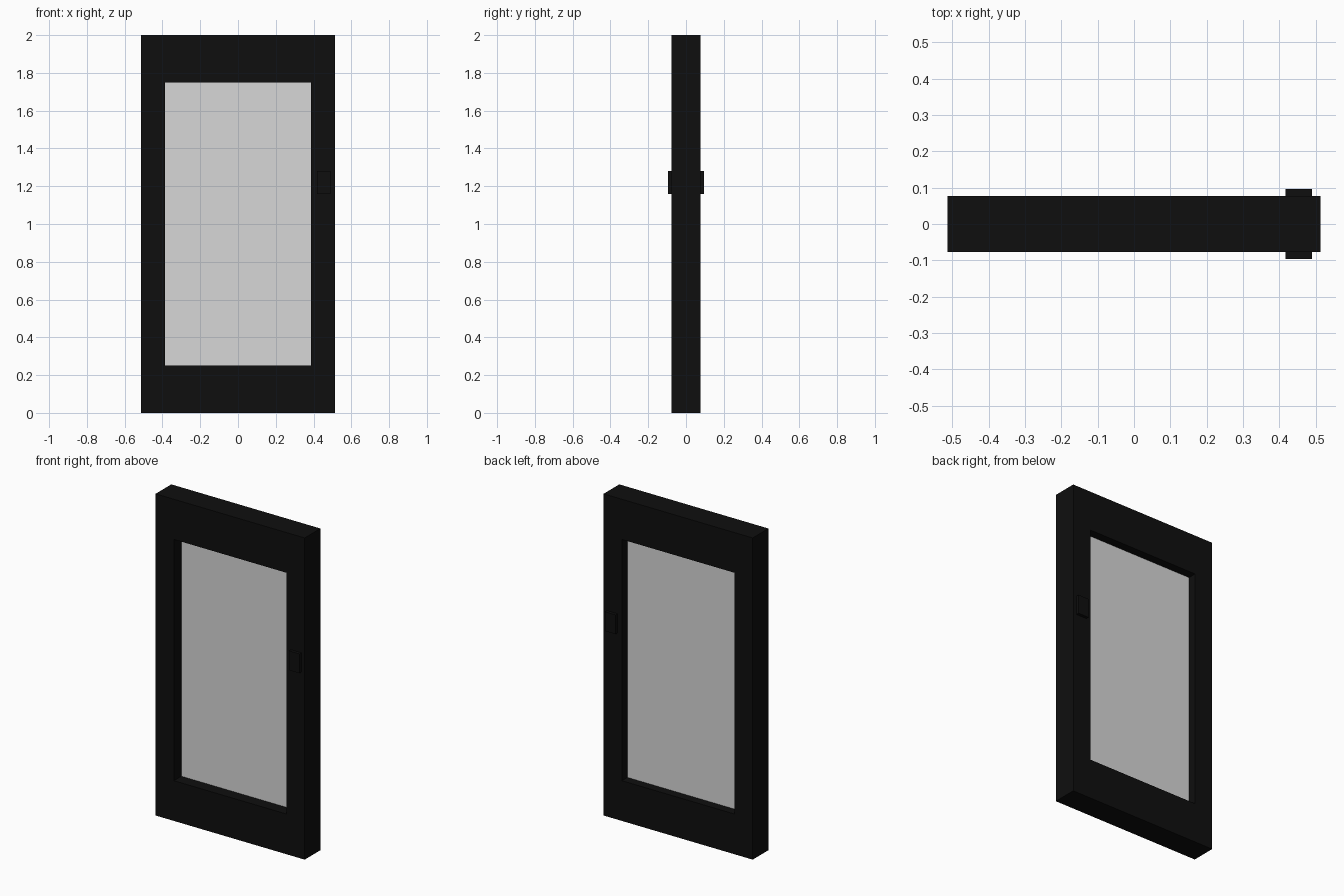
import bpy, bmesh
from mathutils import Vector

if "Cube" in bpy.data.objects:
    bpy.data.objects.remove(bpy.data.objects["Cube"], do_unlink=True)

HALF_W, HEIGHT, HALF_D = 0.513, 2.0, 0.077
OPEN_W, OPEN_LOW, OPEN_HIGH = 0.387, 0.25, 1.75


def material(name, color):
    mat = bpy.data.materials.new(name)
    mat.use_nodes = True
    mat.diffuse_color = color
    mat.node_tree.nodes["Principled BSDF"].inputs["Base Color"].default_value = color
    return mat


black = material("black", (0.0045, 0.0045, 0.0045, 1))
pale_grey = material("pale grey", (0.68, 0.68, 0.68, 1))


def finish(name, bm, mat):
    bmesh.ops.recalc_face_normals(bm, faces=bm.faces)
    mesh = bpy.data.meshes.new(name)
    bm.to_mesh(mesh)
    bm.free()
    mesh.materials.append(mat)
    obj = bpy.data.objects.new(name, mesh)
    bpy.context.collection.objects.link(obj)
    return obj


def box(name, low, high, mat):
    low, high = Vector(low), Vector(high)
    bm = bmesh.new()
    bmesh.ops.create_cube(bm, size=1)
    bmesh.ops.scale(bm, vec=high - low, verts=bm.verts)
    bmesh.ops.translate(bm, vec=(low + high) / 2, verts=bm.verts)
    return finish(name, bm, mat)


def rectangle(bm, half_w, low, high):
    corners = [(-half_w, low), (half_w, low), (half_w, high), (-half_w, high)]
    return [bm.verts.new((x, -HALF_D, z)) for x, z in corners]


# Door frame: flat ring around the opening, extruded to full depth
bm = bmesh.new()
outer = rectangle(bm, HALF_W, 0, HEIGHT)
inner = rectangle(bm, OPEN_W, OPEN_LOW, OPEN_HIGH)
for i in range(4):
    j = (i + 1) % 4
    bm.faces.new((outer[i], outer[j], inner[j], inner[i]))
result = bmesh.ops.extrude_face_region(bm, geom=bm.faces[:], use_keep_orig=True)
moved = [v for v in result["geom"] if isinstance(v, bmesh.types.BMVert)]
bmesh.ops.translate(bm, vec=(0, 2 * HALF_D, 0), verts=moved)
finish("door_frame", bm, black)

# Glass pane, let slightly into the frame
lip = 0.005
box("glass_pane", (-OPEN_W - lip, -0.004, OPEN_LOW - lip),
    (OPEN_W + lip, 0.023, OPEN_HIGH + lip), pale_grey)

# Push plates, one on each face
for name, side in (("front_handle", -1), ("back_handle", 1)):
    near, far = sorted((side * 0.07, side * 0.096))
    box(name, (0.417, near, 1.16), (0.49, far, 1.28), black)
